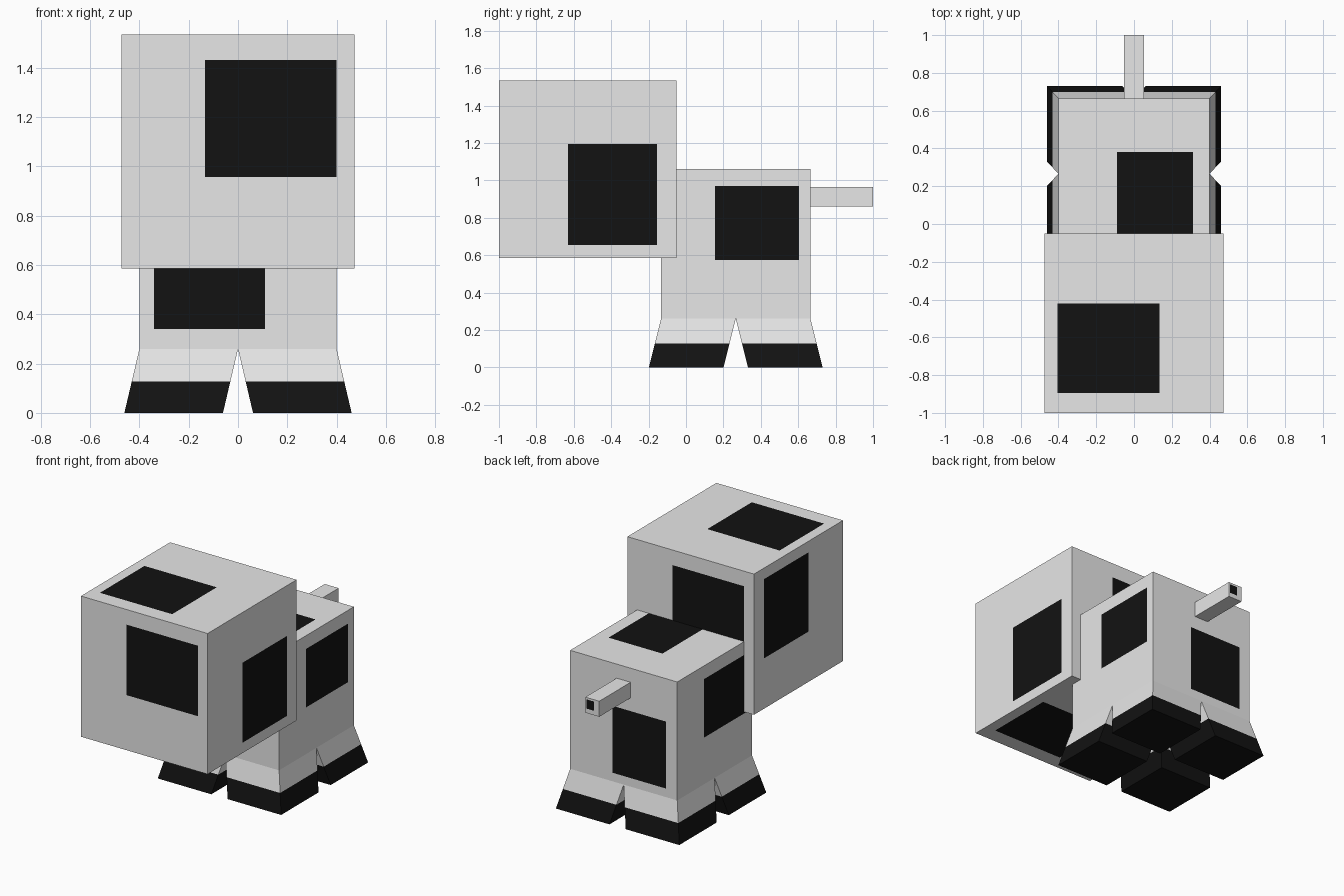
import bpy, bmesh
from mathutils import Vector

if "Cube" in bpy.data.objects:
    bpy.data.objects.remove(bpy.data.objects["Cube"])


def material(name, value):
    m = bpy.data.materials.new(name)
    m.diffuse_color = (value, value, value, 1)
    m.use_nodes = True
    m.node_tree.nodes["Principled BSDF"].inputs["Base Color"].default_value = m.diffuse_color
    return m


WHITE = material("white_hide", 0.8)
BLACK = material("black_patch", 0.006)


def finish(bm, name):
    bmesh.ops.recalc_face_normals(bm, faces=bm.faces[:])
    mesh = bpy.data.meshes.new(name)
    bm.to_mesh(mesh)
    bm.free()
    mesh.materials.append(WHITE)
    mesh.materials.append(BLACK)
    ob = bpy.data.objects.new(name, mesh)
    bpy.context.collection.objects.link(ob)


def box(lo, hi):
    bm = bmesh.new()
    bmesh.ops.create_cube(bm, size=1)
    for v in bm.verts:
        v.co = Vector([hi[i] if v.co[i] > 0 else lo[i] for i in range(3)])
    return bm


def patched_box(name, lo, hi, patches):
    """Box with an inset black rectangle per listed side.
    patches: (axis, sign, (min, max), (min, max)) along the other two axes."""
    bm = box(lo, hi)
    centre = (Vector(lo) + Vector(hi)) / 2
    for axis, sign, r1, r2 in patches:
        bm.normal_update()
        face = max(bm.faces, key=lambda f: (round(f.normal[axis] * sign, 3), f.calc_area()))
        bmesh.ops.inset_individual(bm, faces=[face], thickness=0.01)
        others = [a for a in range(3) if a != axis]
        for v in face.verts:
            for a, r in zip(others, (r1, r2)):
                v.co[a] = r[1] if v.co[a] > centre[a] else r[0]
        face.material_index = 1
    finish(bm, name)


# Head
patched_box("head", (-0.473, -1, 0.585), (0.473, -0.05, 1.535), [
    (1, -1, (-0.133, 0.40), (0.957, 1.433)),
    (1, 1, (-0.40, 0.135), (0.957, 1.433)),
    (0, 1, (-0.63, -0.155), (0.655, 1.195)),
    (0, -1, (-0.63, -0.155), (0.925, 1.46)),
    (2, 1, (-0.405, 0.135), (-0.895, -0.42)),
    (2, -1, (-0.135, 0.40), (-0.895, -0.42)),
])

# Body
patched_box("body", (-0.4, -0.133, 0.26), (0.4, 0.665, 1.06), [
    (1, -1, (-0.34, 0.11), (0.34, 0.74)),
    (1, 1, (-0.318, 0.085), (0.318, 0.77)),
    (0, 1, (0.155, 0.605), (0.575, 0.97)),
    (0, -1, (-0.07, 0.38), (0.575, 0.97)),
    (2, 1, (-0.09, 0.313), (-0.07, 0.38)),
])

# Tail
patched_box("tail", (-0.052, 0.66, 0.86), (0.052, 1, 0.965), [
    (1, 1, (-0.013, 0.042), (0.89, 0.952)),
])

# Legs: boxes sheared outwards, black hoof below the cut
for sx, side in ((-1, "left"), (1, "right")):
    for sy, end in ((-1, "front"), (1, "back")):
        x0, x1 = sorted((0, sx * 0.4))
        y0, y1 = sorted((0.266, 0.266 + sy * 0.399))
        bm = box((x0, y0, 0), (x1, y1, 0.26))
        for v in bm.verts:
            if v.co.z < 0.1:
                v.co += Vector((sx * 0.061, sy * 0.065, 0))
        bmesh.ops.bisect_plane(bm, geom=bm.verts[:] + bm.edges[:] + bm.faces[:],
                               plane_co=(0, 0, 0.128), plane_no=(0, 0, 1))
        for f in bm.faces:
            f.material_index = int(f.calc_center_median().z < 0.128)
        finish(bm, f"{end}_{side}_leg")
